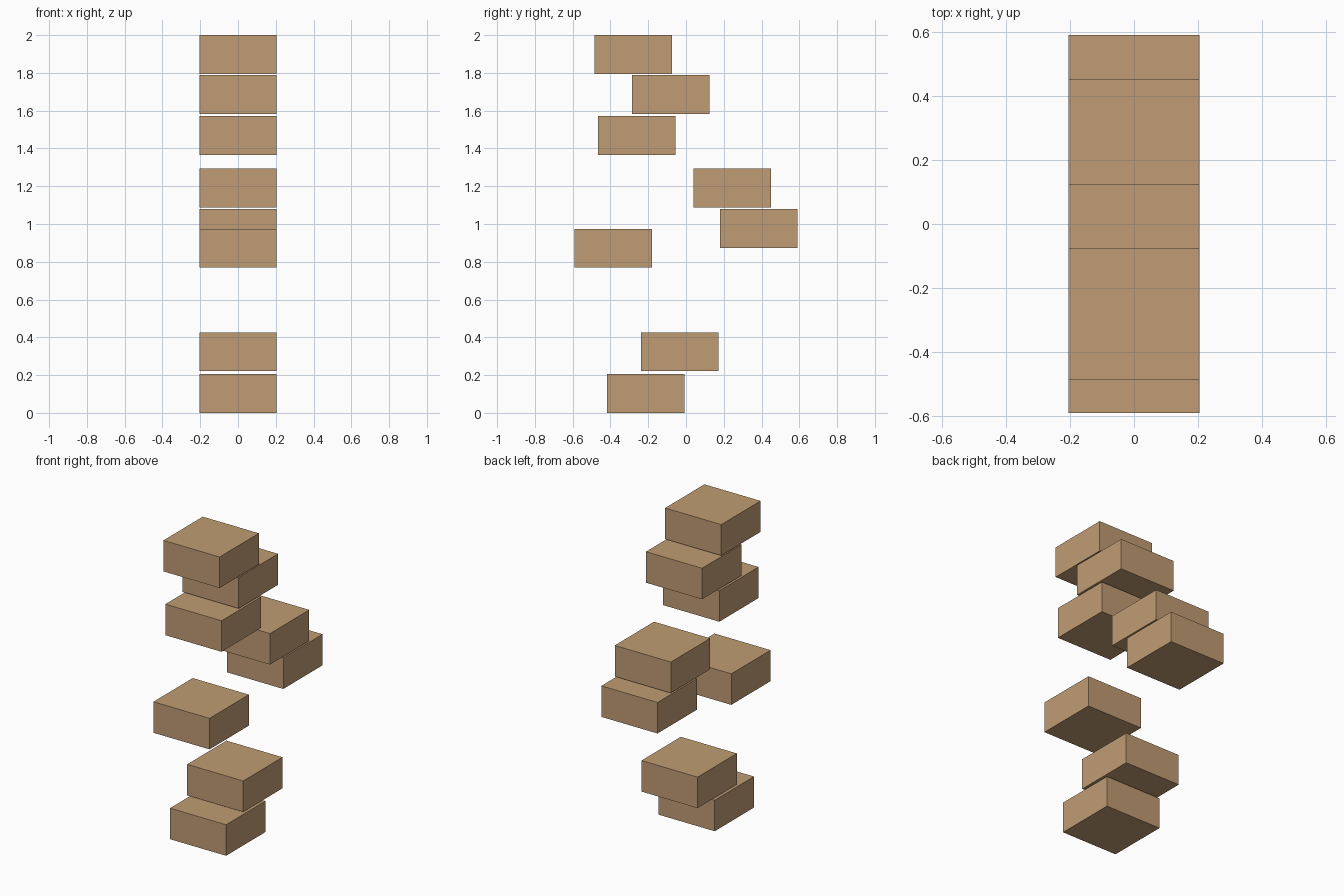
import bpy

# Remove the default cube
default_cube = bpy.data.objects.get("Cube")
if default_cube:
    bpy.data.objects.remove(default_cube, do_unlink=True)

# Single flat wood colour
WOOD = (0.53, 0.335, 0.174, 1.0)
wood = bpy.data.materials.new("light_wood")
wood.use_nodes = True
wood.diffuse_color = WOOD
wood.node_tree.nodes["Principled BSDF"].inputs["Base Color"].default_value = WOOD

WIDTH, HEIGHT = 0.41, 0.205


def add_block(name, y, base):
    """Square half-height block, placed by its centre y and underside height."""
    bpy.ops.mesh.primitive_cube_add(size=1, location=(0, y, base + HEIGHT / 2))
    block = bpy.context.object
    block.name = name
    block.scale = (WIDTH, WIDTH, HEIGHT)
    bpy.ops.object.transform_apply(location=False, rotation=False, scale=True)
    block.data.materials.append(wood)


# Floating steps from bottom to top: (centre y, underside z)
steps = [
    (-0.212, 0.0), (-0.033, 0.221),
    (-0.385, 0.769), (0.385, 0.874), (0.246, 1.088),
    (-0.26, 1.366), (-0.08, 1.583), (-0.28, 1.795),
]
for number, (y, base) in enumerate(steps, start=1):
    add_block(f"step_block_{number}", y, base)
